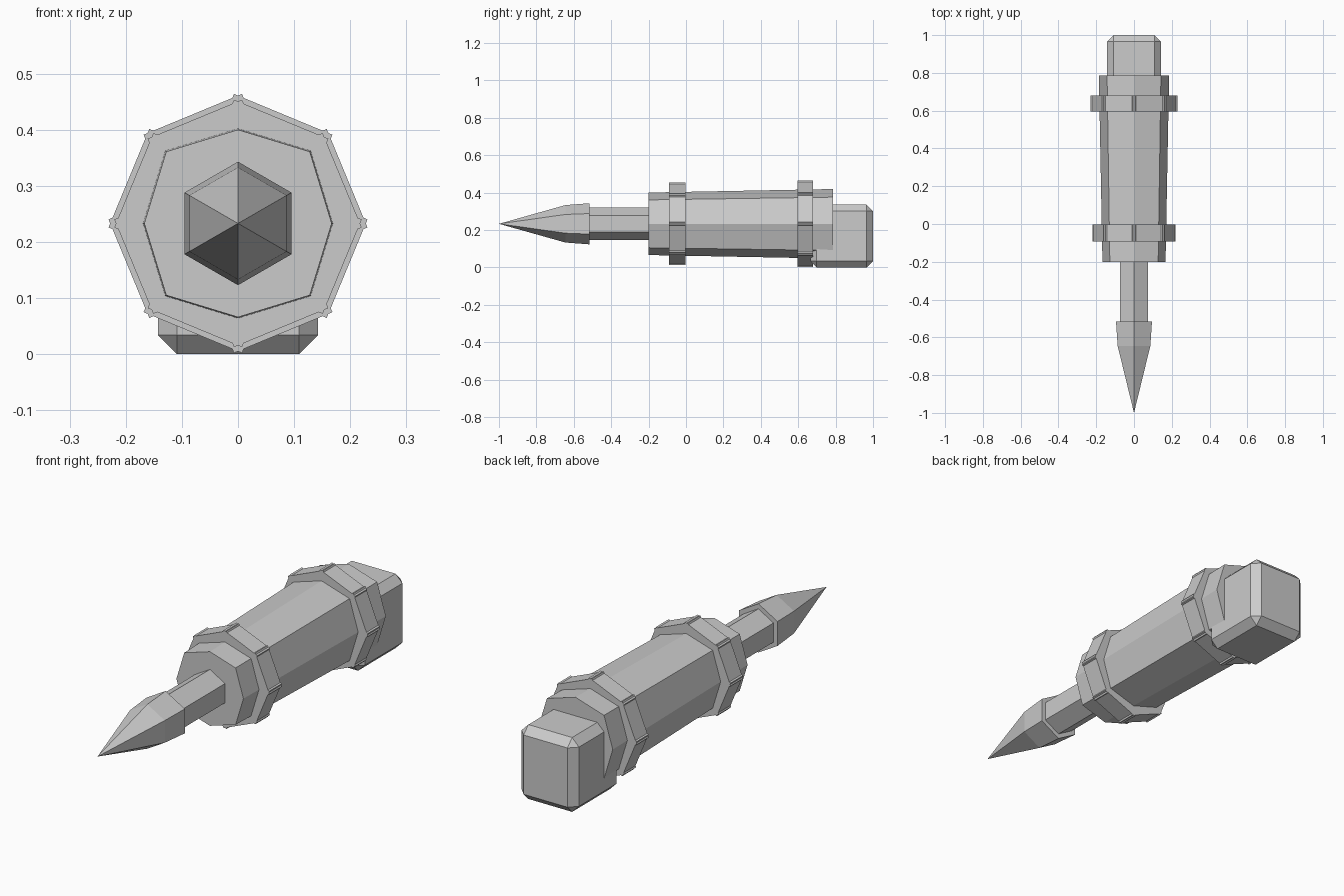
import bpy, bmesh
from math import sin, cos, pi
from mathutils import Matrix, Vector

if "Cube" in bpy.data.objects:
    bpy.data.objects.remove(bpy.data.objects["Cube"])

AXIS_Z = 0.233


def finish(name, bm):
    bmesh.ops.recalc_face_normals(bm, faces=bm.faces[:])
    mesh = bpy.data.meshes.new(name)
    bm.to_mesh(mesh)
    bm.free()
    obj = bpy.data.objects.new(name, mesh)
    bpy.context.collection.objects.link(obj)
    return obj


def loft(name, unit, sections, point_y=None):
    """Scale a unit outline to (y, radius) sections along the y axis."""
    bm = bmesh.new()
    n = len(unit)
    loops = [[bm.verts.new((x * r, y, AXIS_Z + z * r)) for x, z in unit]
             for y, r in sections]
    for a, b in zip(loops, loops[1:]):
        for i in range(n):
            j = (i + 1) % n
            bm.faces.new((a[i], a[j], b[j], b[i]))
    bm.faces.new(loops[-1])
    if point_y is None:
        bm.faces.new(loops[0])
    else:
        tip = bm.verts.new((0, point_y, AXIS_Z))
        for i in range(n):
            bm.faces.new((tip, loops[0][i], loops[0][(i + 1) % n]))
    return finish(name, bm)


def collar(name, y0, y1, apothem, half_len, inner):
    """Eight flat plates whose ends cross slightly at the corners."""
    bm = bmesh.new()
    for i in range(8):
        m = (Matrix.Translation((0, (y0 + y1) / 2, AXIS_Z))
             @ Matrix.Rotation((i + 0.5) * pi / 4, 4, 'Y')
             @ Matrix.Translation((0, 0, (apothem + inner) / 2))
             @ Matrix.Diagonal((2 * half_len, y1 - y0, apothem - inner, 1)))
        bmesh.ops.create_cube(bm, size=1, matrix=m)
    return finish(name, bm)


hexagon = [(sin(i * pi / 3), cos(i * pi / 3)) for i in range(6)]
# Octagon with slightly fuller diagonals
octagon = [(sin(i * pi / 4) * (1.083 if i % 2 else 1),
            cos(i * pi / 4) * (1.083 if i % 2 else 1)) for i in range(8)]

# Pointed tip, shaft and flaring body
loft("pointed_tip", hexagon, [(-0.645, 0.1), (-0.515, 0.11)], point_y=-1.0)
loft("shaft", hexagon, [(-0.56, 0.087), (-0.15, 0.087)])
loft("body", octagon, [(-0.2, 0.167), (0.787, 0.186)])

# Plate collars round the body
collar("front_collar", -0.092, -0.003, 0.201, 0.091, 0.14)
collar("rear_collar", 0.595, 0.68, 0.2105, 0.095, 0.15)

# Chamfered end block
bm = bmesh.new()
lo, hi = Vector((-0.143, 0.665, 0.0)), Vector((0.143, 1.0, 0.335))
size = hi - lo
bmesh.ops.create_cube(bm, size=1, matrix=Matrix.Translation((lo + hi) / 2)
                      @ Matrix.Diagonal((*size, 1)))
bmesh.ops.bevel(bm, geom=bm.edges[:], offset=0.034, offset_type='OFFSET',
                segments=1, affect='EDGES')
finish("end_block", bm)
